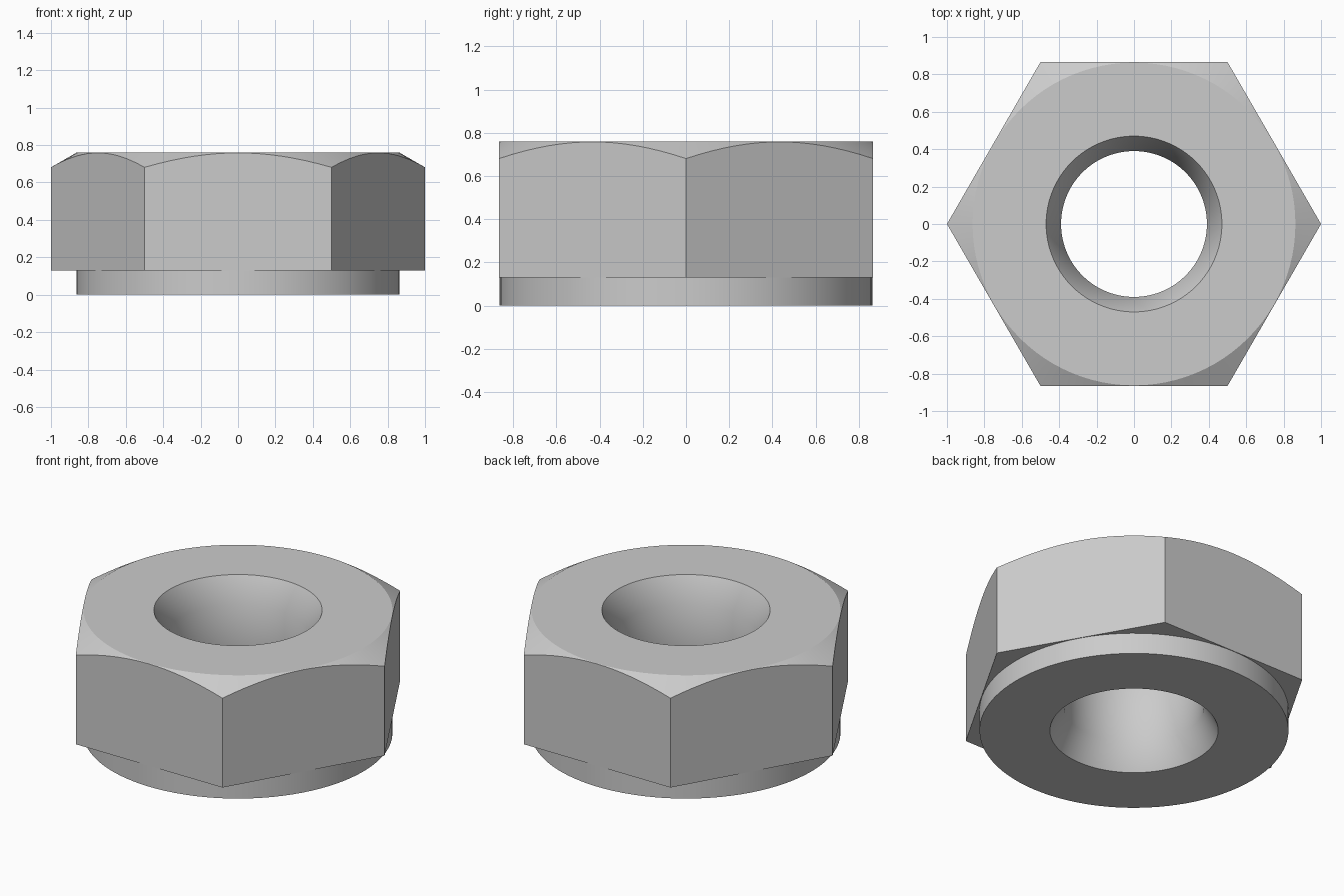
import bpy, bmesh, math

cube = bpy.data.objects.get("Cube")
if cube:
    bpy.data.objects.remove(cube)

SIDES = 96
FLAT = 0.866          # centre to hexagon flat
HEIGHT, COLLAR = 0.76, 0.13
BORE, MOUTH, SINK = 0.39, 0.47, 0.15

steel = bpy.data.materials.new("plain_grey_steel")
steel.use_nodes = True
steel.diffuse_color = (0.6, 0.6, 0.6, 1)
steel.node_tree.nodes["Principled BSDF"].inputs["Base Color"].default_value = (0.6, 0.6, 0.6, 1)


def section(angle):
    """Closed radius/height section of the nut at one angle."""
    hexagon = FLAT / math.cos(angle % (math.pi / 3) - math.pi / 6)
    rim = FLAT - 0.003
    shoulder = HEIGHT - (hexagon - rim) * math.tan(math.radians(30))
    return [
        (MOUTH, 0), (rim, 0), (rim, COLLAR),           # bottom collar
        (hexagon, COLLAR), (hexagon, shoulder),        # hexagon walls
        (rim, HEIGHT), (MOUTH, HEIGHT),                # corner chamfer and top
        (BORE, HEIGHT - SINK), (BORE, SINK),           # countersunk bore
    ]


# Sweep the section around the axis
bm = bmesh.new()
rows = []
for i in range(SIDES):
    a = math.tau * i / SIDES
    rows.append([bm.verts.new((r * math.cos(a), r * math.sin(a), z)) for r, z in section(a)])
for i, row in enumerate(rows):
    following = rows[(i + 1) % SIDES]
    for j in range(len(row)):
        k = (j + 1) % len(row)
        bm.faces.new((row[j], following[j], following[k], row[k]))
bmesh.ops.recalc_face_normals(bm, faces=bm.faces)

mesh = bpy.data.meshes.new("hex_nut")
bm.to_mesh(mesh)
bm.free()
mesh.materials.append(steel)
nut = bpy.data.objects.new("hex_nut", mesh)
bpy.context.collection.objects.link(nut)

# Round surfaces smooth, hexagon and rim edges crisp
bpy.ops.object.select_all(action="DESELECT")
nut.select_set(True)
bpy.context.view_layer.objects.active = nut
bpy.ops.object.shade_smooth_by_angle(angle=math.radians(29))
